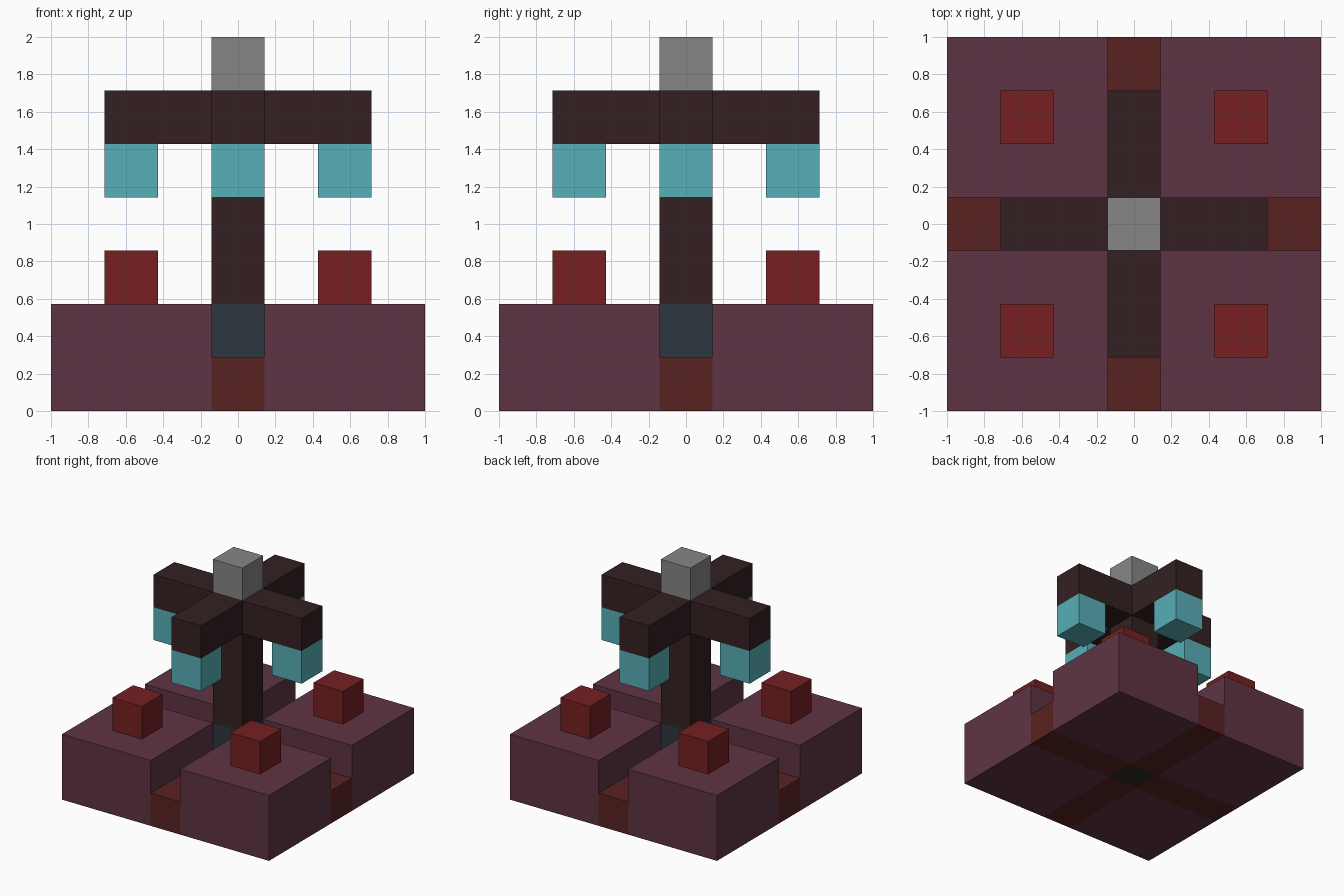
import bpy
import bmesh
from mathutils import Matrix, Vector

U = 2 / 7  # edge of one cube of the block grid

cube = bpy.data.objects.get("Cube")
if cube:
    bpy.data.objects.remove(cube, do_unlink=True)


def material(name, hex_colour):
    """Make a flat material from an sRGB hex colour."""
    channels = [int(hex_colour[i:i + 2], 16) / 255 for i in (0, 2, 4)]
    rgba = [((c + 0.055) / 1.055) ** 2.4 if c > 0.04 else c / 12.92
            for c in channels] + [1]
    mat = bpy.data.materials.new(name)
    mat.use_nodes = True
    mat.diffuse_color = rgba
    bsdf = mat.node_tree.nodes["Principled BSDF"]
    bsdf.inputs["Base Color"].default_value = rgba
    bsdf.inputs["Roughness"].default_value = 0.9
    return mat


PLUM = material("plum", "5f3444")
RUST = material("rust", "5a2222")
SLATE = material("slate", "2d3640")
BROWN = material("dark brown", "332021")
TEAL = material("teal", "57afb7")
RED = material("red", "762022")
GREY = material("grey", "868686")
CHARCOAL = material("charcoal", "2f2a28")


def box(name, mat, centre, size):
    """Add a box; x and y of centre, its bottom z, and size are in grid units."""
    x, y, z = centre
    bm = bmesh.new()
    bmesh.ops.create_cube(bm, size=U)
    bmesh.ops.scale(bm, vec=size, verts=bm.verts)
    mesh = bpy.data.meshes.new(name)
    bm.to_mesh(mesh)
    bm.free()
    mesh.materials.append(mat)
    obj = bpy.data.objects.new(name, mesh)
    obj.location = Vector((x, y, z + size[2] / 2)) * U
    bpy.context.collection.objects.link(obj)


# Corner blocks, each with a small cube on top
for side, sx in (("left", 1), ("right", -1)):
    for end, sy in (("front", -1), ("back", 1)):
        tag = f"{end}_{side}"
        box(f"corner_block_{tag}", PLUM, (2 * sx, 2 * sy, 0), (3, 3, 2))
        box(f"corner_cube_{tag}", RED, (2 * sx, 2 * sy, 2), (1, 1, 1))

# Central post, stacked from the ground up
box("post_foot", CHARCOAL, (0, 0, 0), (1, 1, 1))
box("post_base", SLATE, (0, 0, 1), (1, 1, 1))
box("post", BROWN, (0, 0, 2), (1, 1, 4))
box("post_cap", GREY, (0, 0, 6), (1, 1, 1))

# Channel floor, arm and hanging lamp on each of the four sides
for tag, dx, dy in (("left", 1, 0), ("right", -1, 0),
                    ("front", 0, -1), ("back", 0, 1)):
    ax, ay = abs(dx), abs(dy)
    box(f"channel_{tag}", RUST, (2 * dx, 2 * dy, 0), (1 + 2 * ax, 1 + 2 * ay, 1))
    box(f"arm_{tag}", BROWN, (1.5 * dx, 1.5 * dy, 5), (1 + ax, 1 + ay, 1))
    box(f"lamp_{tag}", TEAL, (2 * dx, 2 * dy, 4), (1, 1, 1))
